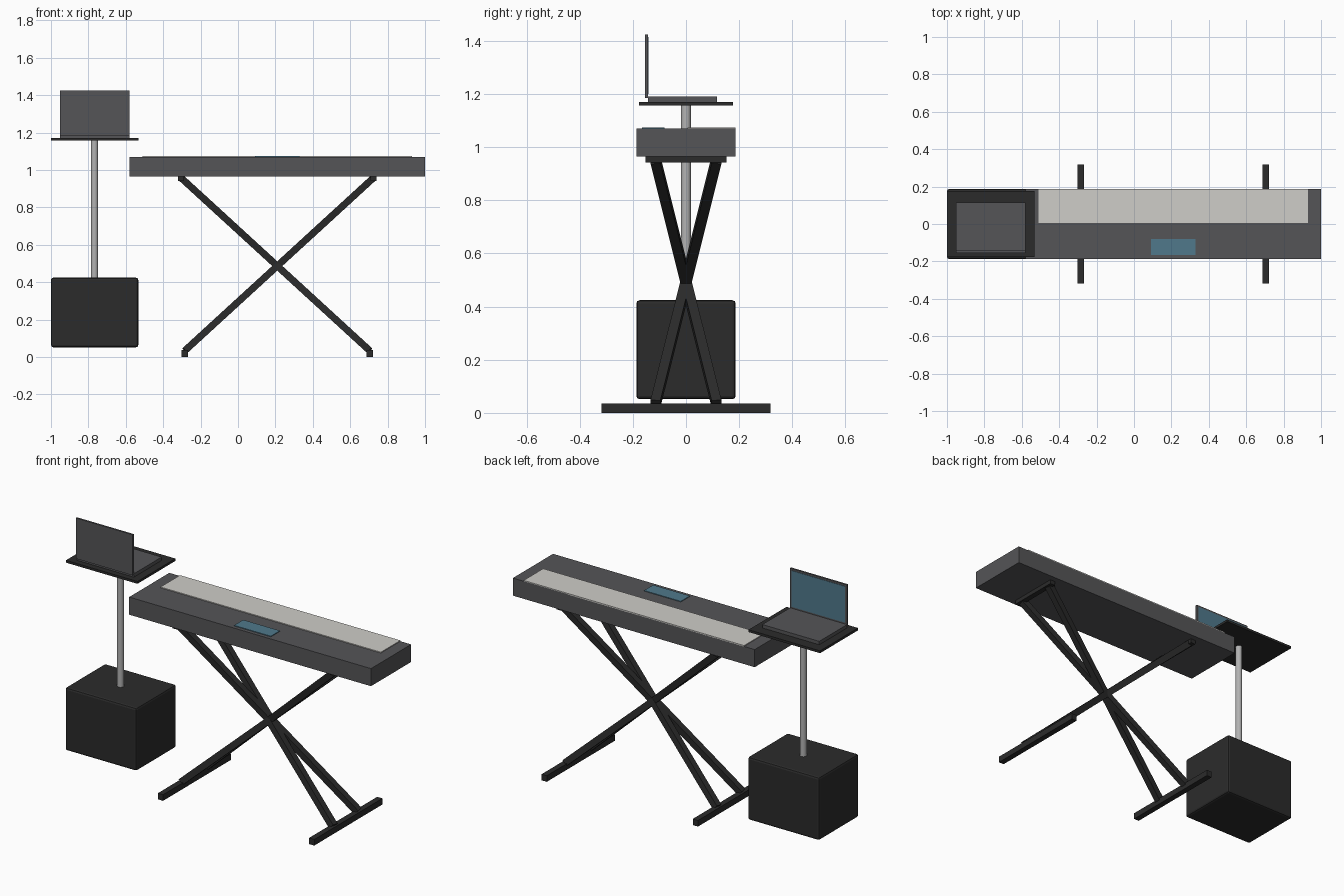
import bpy
from mathutils import Vector

if "Cube" in bpy.data.objects:
    bpy.data.objects.remove(bpy.data.objects["Cube"])


def material(name, r, g, b):
    m = bpy.data.materials.new(name)
    m.diffuse_color = (r, g, b, 1)
    m.use_nodes = True
    m.node_tree.nodes["Principled BSDF"].inputs["Base Color"].default_value = m.diffuse_color
    return m


BLACK = material("matte black", 0.024, 0.024, 0.024)
GREY = material("dark grey", 0.09, 0.09, 0.095)
WHITE = material("key white", 0.62, 0.61, 0.58)
METAL = material("pole metal", 0.45, 0.45, 0.45)
TEAL = material("screen teal", 0.08, 0.19, 0.26)


def box(name, mat, x, y, z, bevel=0):
    """Box from (min, max) ranges along each axis."""
    bpy.ops.mesh.primitive_cube_add(size=1, location=[(a + b) / 2 for a, b in (x, y, z)])
    o = bpy.context.object
    o.name = name
    o.scale = [b - a for a, b in (x, y, z)]
    bpy.ops.object.transform_apply(location=False, rotation=False, scale=True)
    o.data.materials.append(mat)
    if bevel:
        mod = o.modifiers.new("bevel", 'BEVEL')
        mod.width = bevel
        mod.segments = 2
    return o


def beam(name, mat, a, b, width):
    """Square bar between two points."""
    a, b = Vector(a), Vector(b)
    d = b - a
    h = width / 2
    o = box(name, mat, (-h, h), (-h, h), (-d.length / 2, d.length / 2))
    # keep the bar's side faces aligned with the world y axis
    zc = d.normalized()
    xc = Vector((0, 1, 0)).cross(zc).normalized()
    yc = zc.cross(xc)
    m = o.matrix_world.to_3x3()
    for i, v in enumerate((xc, yc, zc)):
        m.col[i] = v
    o.matrix_world = m.to_4x4()
    o.location = (a + b) / 2


# keyboard
box("keyboard_body", GREY, (-0.58, 1.0), (-0.187, 0.187), (0.966, 1.07))
box("key_bed", WHITE, (-0.51, 0.93), (0.005, 0.187), (1.068, 1.075))
box("keyboard_display", TEAL, (0.09, 0.33), (-0.165, -0.08), (1.068, 1.074))

# crossed stand, mirrored about its middle
MID = 0.21
for s, side in ((-1, "left"), (1, "right")):
    fx, tx = MID + s * 0.494, MID + s * 0.514
    box(side + "_foot", BLACK, (fx - 0.017, fx + 0.017), (-0.318, 0.318), (0, 0.036))
    box(side + "_top_rail", BLACK, (tx - 0.016, tx + 0.016), (-0.153, 0.153), (0.942, 0.968))
    for t, end in ((-1, "front"), (1, "back")):
        beam(f"{side}_{end}_leg", BLACK, (fx, t * 0.115, 0.034),
             (MID - s * 0.508, -t * 0.115, 0.952), 0.037)

# speaker box with pole and tray
box("speaker_box", BLACK, (-1.0, -0.533), (-0.187, 0.187), (0.052, 0.424), 0.012)
bpy.ops.mesh.primitive_cylinder_add(vertices=24, radius=0.0185, depth=0.75,
                                    location=(-0.767, 0, 0.785))
pole = bpy.context.object
pole.name = "pole"
pole.data.materials.append(METAL)
bpy.ops.object.shade_smooth_by_angle()
box("tray", BLACK, (-1.0, -0.533), (-0.177, 0.177), (1.157, 1.171))

# laptop
box("laptop_base", GREY, (-0.952, -0.58), (-0.143, 0.116), (1.171, 1.191))
box("laptop_lid", GREY, (-0.952, -0.58), (-0.154, -0.143), (1.185, 1.425))
box("laptop_screen", TEAL, (-0.94, -0.592), (-0.144, -0.141), (1.2, 1.414))
